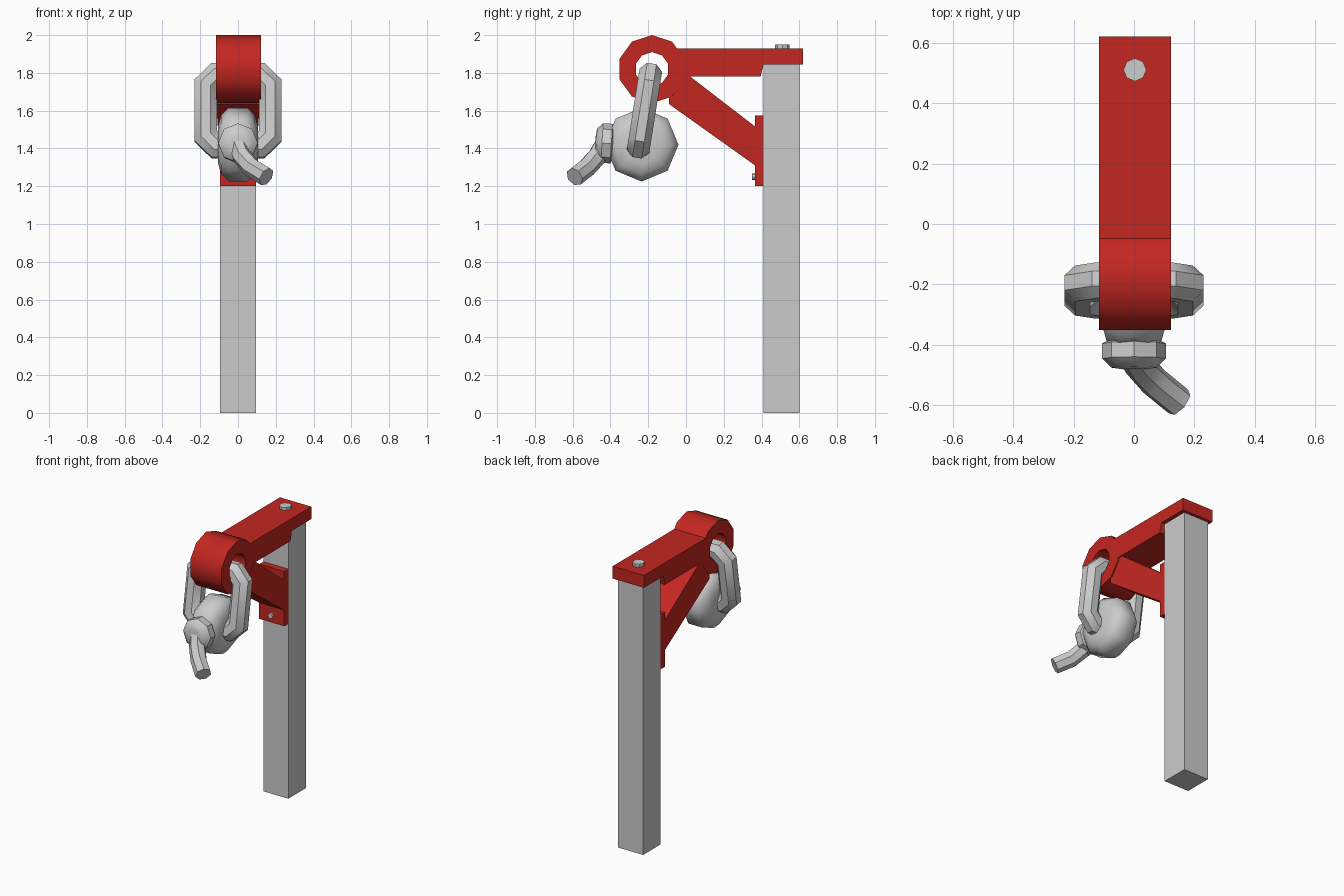
import bpy, bmesh, math
from mathutils import Vector

if "Cube" in bpy.data.objects:
    bpy.data.objects.remove(bpy.data.objects["Cube"])

red = bpy.data.materials.new("red_paint")
red.diffuse_color = (0.55, 0.02, 0.015, 1)
red.use_nodes = True
red.node_tree.nodes["Principled BSDF"].inputs["Base Color"].default_value = red.diffuse_color


def finish(name, bm, mat=None, smooth=0):
    bmesh.ops.remove_doubles(bm, verts=bm.verts, dist=1e-5)
    bmesh.ops.recalc_face_normals(bm, faces=bm.faces)
    me = bpy.data.meshes.new(name)
    bm.to_mesh(me)
    bm.free()
    ob = bpy.data.objects.new(name, me)
    bpy.context.collection.objects.link(ob)
    if mat:
        me.materials.append(mat)
    if smooth:
        bpy.ops.object.select_all(action='DESELECT')
        ob.select_set(True)
        bpy.context.view_layer.objects.active = ob
        bpy.ops.object.shade_smooth_by_angle(angle=math.radians(smooth))
    return ob


def prism(name, pts, mat=None, cx=0.0):
    """Side profile of (y, z, half width) points, mirrored across x."""
    bm = bmesh.new()
    sides = [[bm.verts.new((cx + s * w, y, z)) for y, z, w in pts] for s in (-1, 1)]
    for loop in sides:
        bm.faces.new(loop)
    n = len(pts)
    for i in range(n):
        j = (i + 1) % n
        bm.faces.new((sides[0][i], sides[0][j], sides[1][j], sides[1][i]))
    return finish(name, bm, mat)


def skin_rings(bm, rings, closed, cap=True):
    n = len(rings[0])
    for k in range(len(rings) if closed else len(rings) - 1):
        a, b = rings[k], rings[(k + 1) % len(rings)]
        for i in range(n):
            j = (i + 1) % n
            bm.faces.new((a[i], a[j], b[j], b[i]))
    if cap and not closed:
        bm.faces.new(rings[0])
        bm.faces.new(rings[-1])


def lathe(name, profile, centre, axis, sides, closed=False, mat=None, smooth=0):
    """Profile of (distance along axis, radius) points turned round the axis."""
    q = Vector(axis).to_track_quat('Z', 'Y')
    bm = bmesh.new()
    rings = []
    for h, r in profile:
        angs = [math.tau * i / sides for i in range(sides)]
        rings.append([bm.verts.new(Vector(centre) + q @ Vector((r * math.sin(a), r * math.cos(a), h)))
                      for a in angs])
    skin_rings(bm, rings, closed)
    return finish(name, bm, mat, smooth)


def tube(name, path, radius, sides, ref, closed=False, smooth=40):
    """Round tube with mitred bends along a path."""
    P = [Vector(p) for p in path]
    n = len(P)
    bm = bmesh.new()
    rings = []
    for i, p in enumerate(P):
        d0 = (p - P[i - 1]).normalized() if i or closed else (P[1] - p).normalized()
        d1 = (P[(i + 1) % n] - p).normalized() if i < n - 1 or closed else d0
        t = (d0 + d1).normalized()
        u = t.cross(Vector(ref)).normalized()
        v = t.cross(u)
        # stretch in the bend plane so the tube keeps its thickness
        bend = d1 - d0
        bend = bend.normalized() if bend.length > 1e-4 else Vector()
        k = 1 / max(t.dot(d0), 0.5) - 1
        ring = []
        for s in range(sides):
            a = math.tau * (s + 0.5) / sides
            o = radius * (u * math.cos(a) + v * math.sin(a))
            ring.append(bm.verts.new(p + o + bend * o.dot(bend) * k))
        rings.append(ring)
    skin_rings(bm, rings, closed)
    return finish(name, bm, None, smooth)


# Post
prism("post", [(y, z, 0.095) for y, z in ((0.41, 0), (0.60, 0), (0.60, 1.845), (0.41, 1.845))])

# Bracket: top arm, ring, diagonal strut and wall plate
W, CX = 0.119, 0.003
prism("top_arm", [(y, z, W) for y, z in ((-0.055, 1.93), (0.62, 1.93), (0.62, 1.845), (0.41, 1.845),
                                         (0.395, 1.78), (-0.055, 1.78))], red, CX)
lathe("bracket_ring", [(-W, 0.09), (-W, 0.18), (W, 0.18), (W, 0.09)], (CX, -0.18, 1.82), (1, 0, 0),
      10, closed=True, mat=red, smooth=40)
prism("diagonal_strut", [(-0.04, 1.785, 0.115), (0.01, 1.79, 0.115), (0.37, 1.513, 0.093),
                         (0.37, 1.307, 0.093), (-0.09, 1.635, 0.115), (-0.09, 1.70, 0.115)], red)
prism("mount_plate", [(y, z, 0.095) for y, z in ((0.365, 1.20), (0.41, 1.20), (0.41, 1.575), (0.365, 1.575))], red)

# Bolts
lathe("top_bolt", [(0, 0.038), (0.022, 0.038)], (CX, 0.51, 1.928), (0, 0, 1), 8)
lathe("plate_bolt", [(0, 0.018), (0.018, 0.018)], (0, 0.367, 1.25), (0, -1, 0), 8)

# Shackle: closed loop through the ring and the round body
def on_loop(x, t):
    return (x, -0.19 - 0.06 * t, 1.79 - 0.38 * t)


loop = [(0.115, 0), (0.17, 0.14), (0.17, 0.86), (0.115, 1)]
loop += [(-x, t) for x, t in reversed(loop)]
tube("shackle", [on_loop(x, t) for x, t in loop], 0.065, 8, Vector((0, 0.38, -0.06)), closed=True)

# Round body with bevelled rims
lathe("round_body", [(-0.105, 0.1), (-0.09, 0.155), (-0.05, 0.195), (0.05, 0.195), (0.09, 0.155), (0.105, 0.1)],
      (0, -0.235, 1.42), (1, 0, 0), 8, smooth=50)

# Neck and collar
lathe("neck_collar", [(-0.12, 0.09), (-0.035, 0.085), (-0.025, 0.105), (0.025, 0.105), (0.055, 0.075), (0.06, 0.04)],
      (0, -0.42, 1.427), (0, -1, 0.06), 8, smooth=40)

# Bent lever
tube("lever", [(0, -0.43, 1.43), (0.02, -0.47, 1.36), (0.07, -0.525, 1.30), (0.15, -0.59, 1.25)],
     0.052, 7, (0, 0.2, 1))
